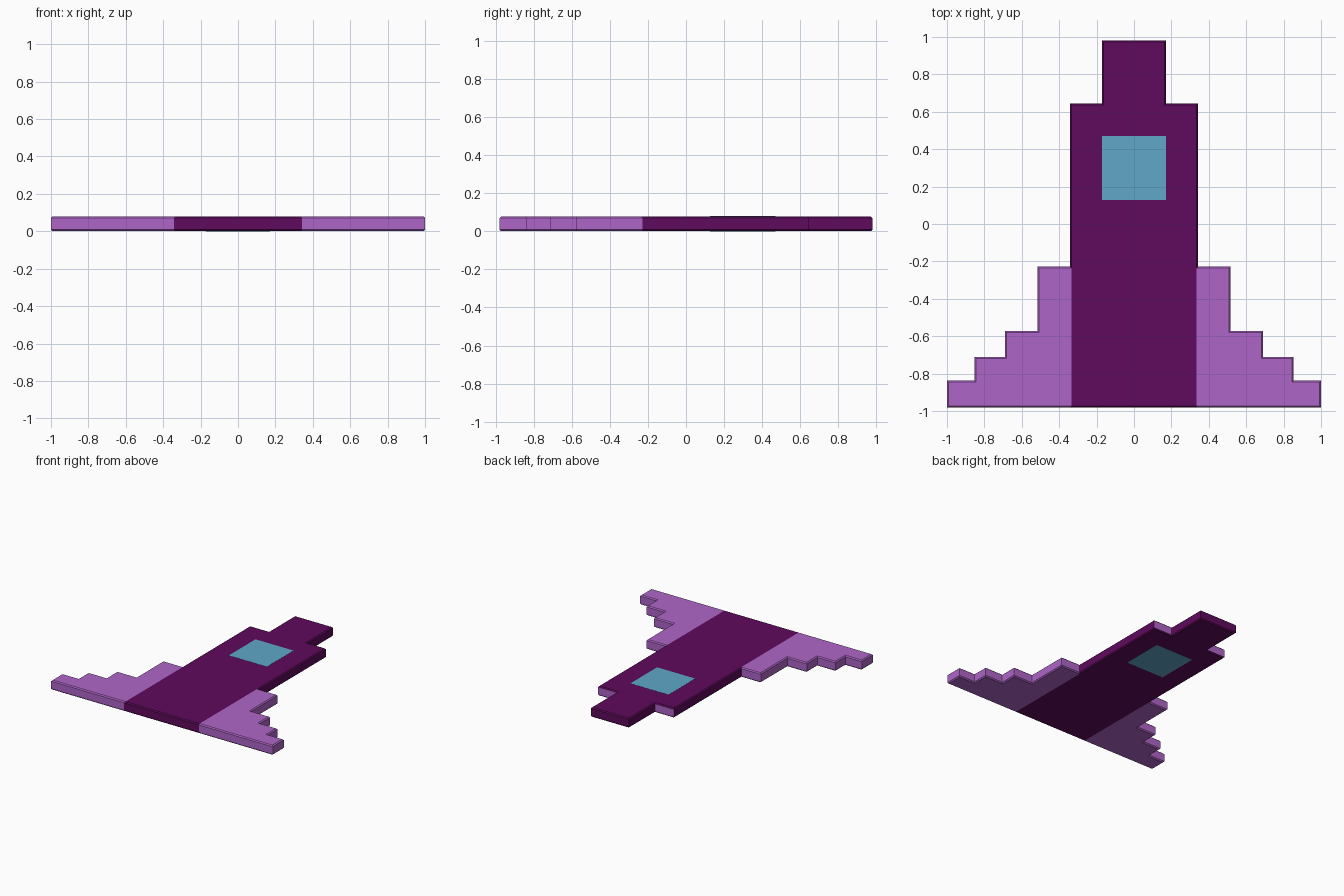
import bpy, bmesh

if "Cube" in bpy.data.objects:
    bpy.data.objects.remove(bpy.data.objects["Cube"])

TOP, BOTTOM = 0.079, 0.001
CHAMFER = 0.008
ROOT = 0.343          # half width of the fuselage
SHOULDER = 0.644      # y of the step behind the nose


def material(name, rgb):
    m = bpy.data.materials.new(name)
    m.diffuse_color = (*rgb, 1)
    m.use_nodes = True
    m.node_tree.nodes["Principled BSDF"].inputs["Base Color"].default_value = m.diffuse_color
    return m


plum = material("plum", (0.115, 0.003, 0.11))
lilac = material("lilac", (0.43, 0.13, 0.58))
cyan = material("cyan", (0.115, 0.39, 0.58))


def slab(name, outline, mats, z0=BOTTOM, z1=TOP, chamfer=CHAMFER, open_x=None):
    """Extrude an outline, optionally open one hidden wall, chamfer the rims."""
    bm = bmesh.new()
    base = bm.faces.new([bm.verts.new((x, y, z0)) for x, y in outline])
    ext = bmesh.ops.extrude_face_region(bm, geom=[base], use_keep_orig=True)
    for v in ext["geom"]:
        if isinstance(v, bmesh.types.BMVert):
            v.co.z = z1
    bmesh.ops.recalc_face_normals(bm, faces=bm.faces[:])
    if open_x is not None:
        hidden = [f for f in bm.faces
                  if all(abs(v.co.x - open_x) < 1e-5 for v in f.verts)]
        bmesh.ops.delete(bm, geom=hidden, context='FACES')
    if chamfer:
        rims = [e for e in bm.edges if len(e.link_faces) == 2
                and abs(e.verts[0].co.z - e.verts[1].co.z) < 1e-5]
        bmesh.ops.bevel(bm, geom=rims, offset=chamfer, segments=1,
                        affect='EDGES', profile=0.5)
    me = bpy.data.meshes.new(name)
    bm.to_mesh(me)
    bm.free()
    for m in mats:
        me.materials.append(m)
    ob = bpy.data.objects.new(name, me)
    bpy.context.collection.objects.link(ob)
    return ob


# Fuselage with narrower nose
half = [(ROOT, -0.98), (ROOT, SHOULDER), (0.172, SHOULDER), (0.172, 0.98)]
body = slab("fuselage", half + [(-x, y) for x, y in reversed(half)], [plum, lilac])

# Lilac walls on the shoulder steps
for f in body.data.polygons:
    if f.normal.y > 0.9 and abs(f.center.y - SHOULDER) < 0.02:
        f.material_index = 1

# Stepped wings, tucked over the fuselage chamfer so the tops are flush
steps = [(0.516, -0.227), (0.69, -0.572), (0.853, -0.71), (1.0, -0.838)]
inner = ROOT - CHAMFER
wing = [(inner, -0.98)]
x_prev = inner
for x, y in steps:
    wing += [(x_prev, y), (x, y)]
    x_prev = x
wing.append((1.0, -0.98))
for side, label in ((1, "right"), (-1, "left")):
    slab(label + "_wing", [(side * x, y) for x, y in wing], [lilac],
         open_x=side * inner)

# Window visible on both faces
w = 0.172
slab("window", [(-w, 0.127), (w, 0.127), (w, 0.471), (-w, 0.471)], [cyan],
     z0=0.0, z1=0.08, chamfer=0)
